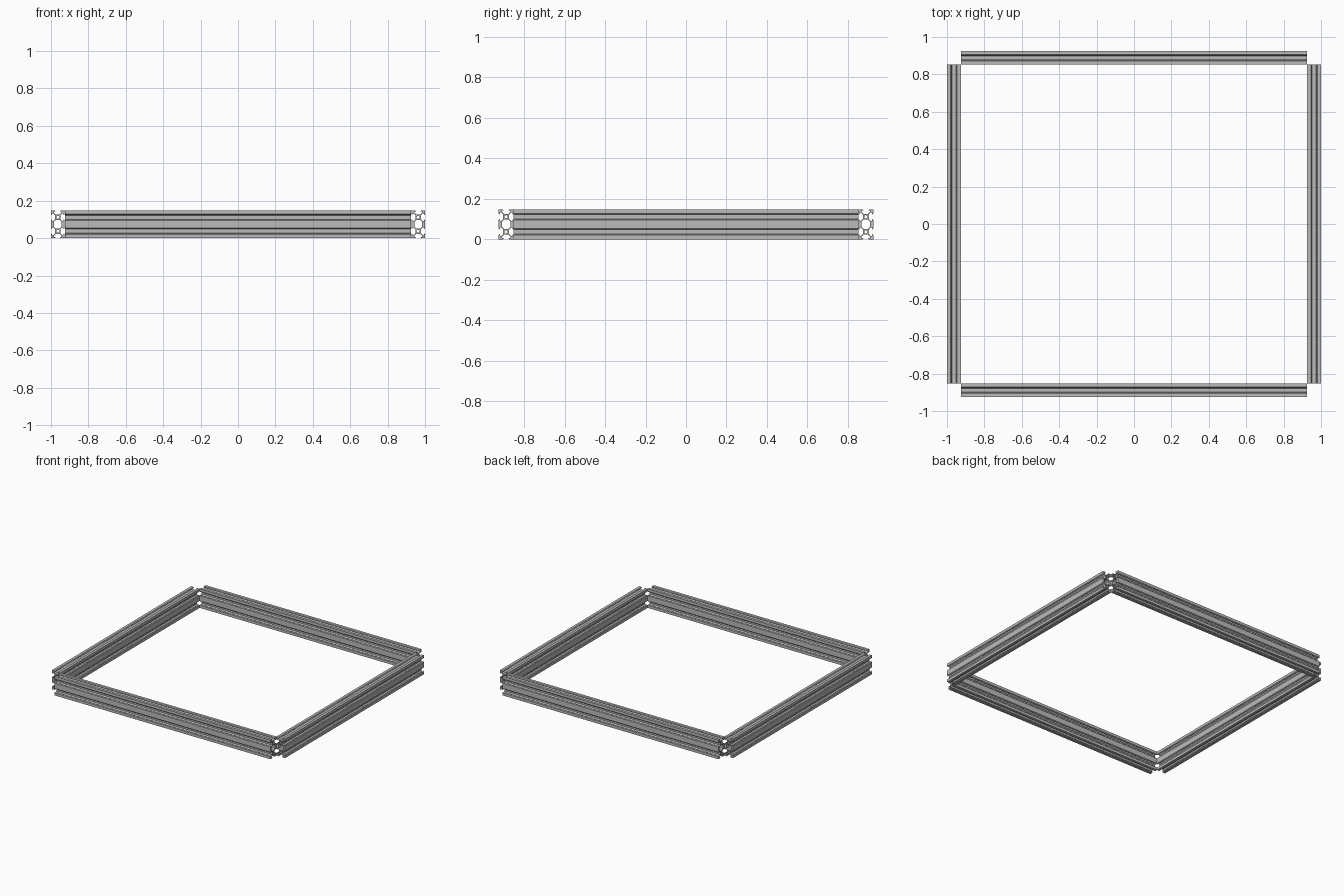
import bpy, bmesh
from math import cos, sin, pi, radians
from mathutils import Matrix, Vector

cube = bpy.data.objects.get("Cube")
if cube:
    bpy.data.objects.remove(cube)

MM = 1 / 270  # profile is drawn in millimetres

metal = bpy.data.materials.new("aluminium_grey")
metal.use_nodes = True
GREY = (0.5, 0.5, 0.5, 1)
metal.diffuse_color = GREY
metal.node_tree.nodes["Principled BSDF"].inputs["Base Color"].default_value = GREY

# Half of one V-shaped groove: (sideways, outward) from the cell centre
HALF = [(4.58, 10), (3.1, 8.52), (3.1, 8.2), (5.5, 8.2), (5.5, 6.56), (2.84, 3.9)]
GROOVE = [(-t, n) for t, n in HALF] + HALF[::-1]


def groove(angle, centre):
    c, s = cos(radians(angle)), sin(radians(angle))
    return [(n * c - t * s, n * s + t * c + centre) for t, n in GROOVE]


def circle(radius, centre, count=24):
    return [(radius * cos(2 * pi * i / count), centre + radius * sin(2 * pi * i / count))
            for i in range(count)]


# Outer outline, counter-clockwise around two stacked square cells
outline = (groove(180, -10) + [(-10, -20)] + groove(270, -10) + [(10, -20)] + groove(0, -10)
           + groove(0, 10) + [(10, 20)] + groove(90, 10) + [(-10, 20)] + groove(180, 10))
# Central cavity between the cells, and the two round bores
cavity = [(2.84, 6.1), (-2.84, 6.1), (-5.5, 3.44), (-5.5, -3.44),
          (-2.84, -6.1), (2.84, -6.1), (5.5, -3.44), (5.5, 3.44)]
LOOPS = [outline, cavity, circle(2.1, -10), circle(2.1, 10)]


def rail(name, length, location, turn):
    """Extruded rail running along y, then turned about z and placed."""
    bm = bmesh.new()
    edges = []
    for loop in LOOPS:
        vs = [bm.verts.new((x, -length / 2, z)) for x, z in loop]
        edges += [bm.edges.new((a, b)) for a, b in zip(vs, vs[1:] + vs[:1])]
    bmesh.ops.triangle_fill(bm, edges=edges, use_beauty=True)
    ext = bmesh.ops.extrude_face_region(bm, geom=bm.faces[:], use_keep_orig=True)
    moved = [g for g in ext["geom"] if isinstance(g, bmesh.types.BMVert)]
    bmesh.ops.translate(bm, verts=moved, vec=(0, length, 0))
    bmesh.ops.recalc_face_normals(bm, faces=bm.faces[:])
    bm.transform(Matrix.Rotation(radians(turn), 4, "Z") @ Matrix.Scale(MM, 4))
    mesh = bpy.data.meshes.new(name)
    bm.to_mesh(mesh)
    bm.free()
    mesh.materials.append(metal)
    obj = bpy.data.objects.new(name, mesh)
    obj.location = Vector(location) * MM
    bpy.context.collection.objects.link(obj)
    return obj


rails = [
    rail("front_rail", 500, (0, -240, 20), 90),
    rail("back_rail", 500, (0, 240, 20), 90),
    rail("left_rail", 460, (260, 0, 20), 0),
    rail("right_rail", 460, (-260, 0, 20), 0),
]

# Smooth the bores, keep the groove edges sharp
bpy.ops.object.select_all(action="DESELECT")
for r in rails:
    r.select_set(True)
bpy.context.view_layer.objects.active = rails[0]
bpy.ops.object.shade_smooth_by_angle(angle=radians(30))
